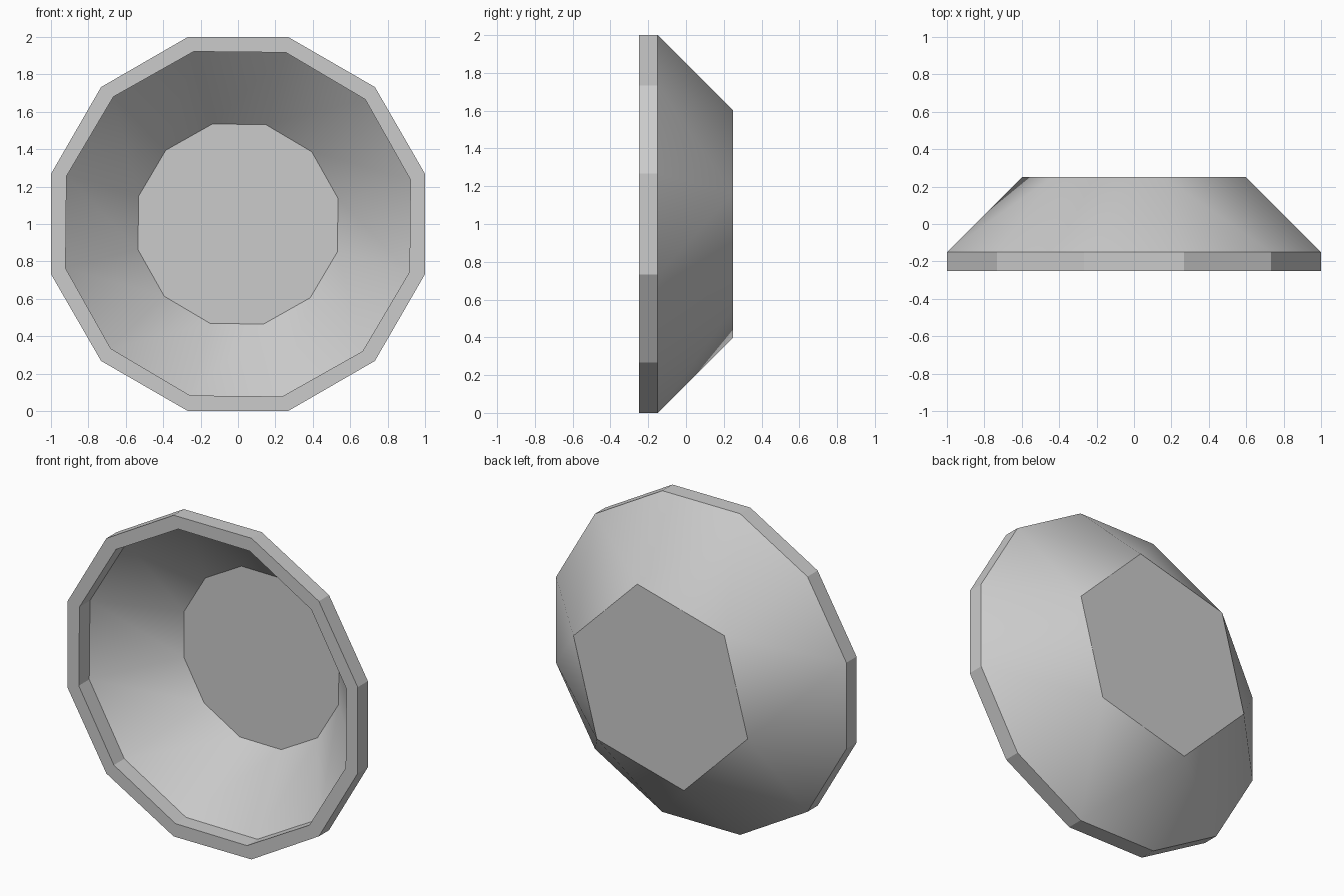
import bpy, bmesh, math

old = bpy.data.objects.get("Cube")
if old:
    bpy.data.objects.remove(old, do_unlink=True)

grey = bpy.data.materials.new("light grey")
grey.use_nodes = True
colour = (0.6, 0.6, 0.6, 1)
grey.diffuse_color = colour
grey.node_tree.nodes["Principled BSDF"].inputs["Base Color"].default_value = colour

SIDES = 12
OUTER = 1 / math.cos(math.radians(15))   # corner radius giving a flat width of 2
bm = bmesh.new()


def ring(sides, radius, y, turn=15):
    """Corners of a regular polygon facing the front."""
    pts = []
    for i in range(sides):
        a = math.radians(turn) + math.tau * i / sides
        pts.append(bm.verts.new((radius * math.cos(a), y, 1 + radius * math.sin(a))))
    return pts


def bridge(a, b):
    n = len(a)
    for i in range(n):
        j = (i + 1) % n
        bm.faces.new((a[i], a[j], b[j], b[i]))


# Outer band and six-sided back
outer_front = ring(SIDES, OUTER, -0.25)
outer_back = ring(SIDES, OUTER, -0.15)
hexagon = ring(6, 0.6 * OUTER, 0.25)
bridge(outer_front, outer_back)
bm.faces.new(hexagon)

# Sloping back: twelve corners gather into six
for i in range(6):
    h0, h1 = hexagon[i], hexagon[(i + 1) % 6]
    d0, d1, d2 = (outer_back[(2 * i + k) % SIDES] for k in range(3))
    bm.faces.new((h0, d0, d1))
    bm.faces.new((h0, d1, h1))
    bm.faces.new((h1, d1, d2))

# Front rim, short inner wall, sloping bowl and floor
lip = ring(SIDES, 0.952, -0.25, 14.4)
step = ring(SIDES, 0.952, -0.147, 14.4)
floor = ring(SIDES, 0.552, 0.23, 14.4)
bridge(outer_front, lip)
bridge(lip, step)
bridge(step, floor)
bm.faces.new(floor)

bmesh.ops.recalc_face_normals(bm, faces=bm.faces)
mesh = bpy.data.meshes.new("dish")
bm.to_mesh(mesh)
bm.free()
mesh.materials.append(grey)
dish = bpy.data.objects.new("dish", mesh)
bpy.context.collection.objects.link(dish)

# Smooth slopes with sharp band corners
bpy.ops.object.select_all(action="DESELECT")
dish.select_set(True)
bpy.context.view_layer.objects.active = dish
bpy.ops.object.shade_smooth_by_angle(angle=math.radians(28))
